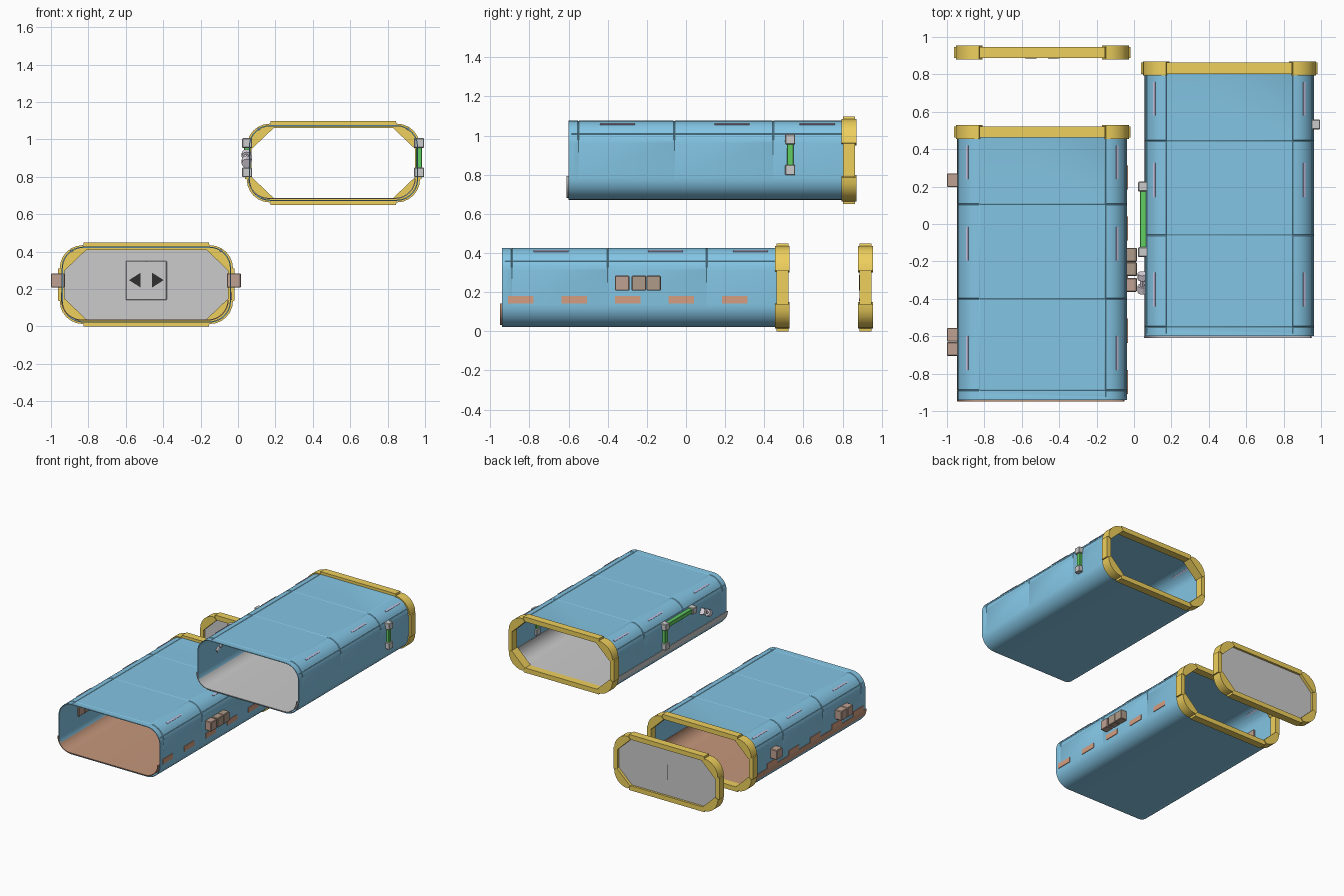
import bpy, bmesh, math
from mathutils import Vector

if "Cube" in bpy.data.objects:
    bpy.data.objects.remove(bpy.data.objects["Cube"])

def mat(name, *rgb):
    m = bpy.data.materials.new(name)
    m.diffuse_color = (*rgb, 1)
    m.use_nodes = True
    m.node_tree.nodes["Principled BSDF"].inputs["Base Color"].default_value = m.diffuse_color
    return m

BLUE = mat("blue_paint", 0.23, 0.56, 0.78)
YELLOW = mat("yellow_paint", 0.86, 0.63, 0.11)
RUST = mat("rust_floor", 0.56, 0.31, 0.2)
ORANGE = mat("orange_strip", 0.66, 0.34, 0.22)
CRATE = mat("crate_brown", 0.52, 0.36, 0.29)
CRATE2 = mat("crate_dark_brown", 0.43, 0.33, 0.25)
GREEN = mat("green_rail", 0.12, 0.62, 0.12)
LILAC = mat("lilac_light", 0.6, 0.57, 0.8)
PINK = mat("pale_pink", 0.78, 0.72, 0.8)
BLACK = mat("black_mark", 0.03, 0.03, 0.03)

A = Vector((-0.49, 0, 0.224))                # lower tube axis
B = A + Vector((1.0, 0.34, 0.65))            # upper tube axis
CX, CZ, R = 0.3375, 0.0875, 0.115            # corner arc centres and radius

def finish(name, bm, m=None, smooth=False, bevel=0):
    bmesh.ops.recalc_face_normals(bm, faces=bm.faces)
    me = bpy.data.meshes.new(name)
    bm.to_mesh(me)
    bm.free()
    ob = bpy.data.objects.new(name, me)
    bpy.context.collection.objects.link(ob)
    if m:
        me.materials.append(m)
    if bevel:
        b = ob.modifiers.new("bevel", "BEVEL")
        b.width, b.segments = bevel, 1
    if smooth:
        bpy.ops.object.select_all(action='DESELECT')
        ob.select_set(True)
        bpy.context.view_layer.objects.active = ob
        bpy.ops.object.shade_smooth_by_angle(angle=math.radians(30))
    return ob

def box(name, lo, hi, m=None, bevel=0):
    bm = bmesh.new()
    bmesh.ops.create_cube(bm, size=1)
    lo, hi = Vector(lo), Vector(hi)
    for v in bm.verts:
        v.co = (lo + hi) / 2 + v.co * (hi - lo)
    return finish(name, bm, m, bevel=bevel)

def prisms(name, parts, origin, m=None, smooth=False):
    """Extrude xz polygons along y; parts = [(points, y0, y1)]."""
    bm = bmesh.new()
    for pts, y0, y1 in parts:
        a, b = ([bm.verts.new(origin + Vector((x, y, z))) for x, z in pts] for y in (y0, y1))
        n = len(pts)
        bm.faces.new(a)
        bm.faces.new(b[::-1])
        for i in range(n):
            bm.faces.new((a[i], a[(i + 1) % n], b[(i + 1) % n], b[i]))
    return finish(name, bm, m, smooth)

def rod(name, p, q, r, m, sides=12):
    p, q = Vector(p), Vector(q)
    bm = bmesh.new()
    bmesh.ops.create_cone(bm, cap_ends=True, segments=sides, radius1=r, radius2=r, depth=(q - p).length)
    bm.transform((q - p).to_track_quat('Z', 'Y').to_matrix().to_4x4())
    bmesh.ops.translate(bm, verts=bm.verts, vec=(p + q) / 2)
    return finish(name, bm, m, smooth=True)

def arc(a0, a1, n, r, cx, cz):
    return [(cx + r * math.cos(math.radians(a0 + (a1 - a0) * i / n)),
             cz + r * math.sin(math.radians(a0 + (a1 - a0) * i / n))) for i in range(n + 1)]

# Cross-section as (centre x, centre z, angle, lengthwise seam flag)
ANGLES = [0, 8, 16, 23, 24, 25, 34, 45, 56, 67, 78, 89, 90]
SECTION = [(CX, CZ, a, a in (24, 90)) for a in ANGLES] + [(CX - 0.004, CZ, 90, False)]
SECTION += [(-x, z, 180 - a, s) for x, z, a, s in SECTION[::-1]]
SECTION += [(-CX, -CZ, a, False) for a in range(180, 271, 9)]
SECTION += [(CX, -CZ, a, False) for a in range(270, 361, 9)]

def shell(name, origin):
    rings = [(-0.94, 0, 0, 0), (-0.925, 0, 0, 0), (-0.92, 0, 0, 1)]
    for y in (-0.89, -0.40, 0.105):
        rings += [(y - 0.004, 0, 0, 1), (y, 0, 1, 1), (y + 0.004, 0, 0, 1)]
    rings += [(0.455, 0, 0, 1), (0.46, 0, 0, 0), (0.5, 0, 0, 0), (0.5, -0.006, 0, 0), (-0.94, -0.006, 0, 0)]
    bm = bmesh.new()
    loops = []
    for y, off, groove, seam in rings:
        loop = []
        for cx, cz, a, s in SECTION:
            r = R + off - 0.003 * bool((groove and cz > 0) or (seam and s))
            t = math.radians(a)
            loop.append(bm.verts.new(origin + Vector((cx + r * math.cos(t), y, cz + r * math.sin(t)))))
        loops.append(loop)
    n = len(SECTION)
    for k, a in enumerate(loops):
        b = loops[(k + 1) % len(loops)]
        for i in range(n):
            bm.faces.new((a[i], a[(i + 1) % n], b[(i + 1) % n], b[i]))
    return finish(name, bm, BLUE, smooth=True)

def collar(name, origin, y):
    parts = []
    for s in (1, -1):
        parts.append(([(-0.34, s * 0.186), (0.34, s * 0.186), (0.335, s * 0.224), (-0.335, s * 0.224)], y - 0.03, y + 0.03))
        parts.append(([(s * 0.437, -0.09), (s * 0.437, 0.09), (s * 0.472, 0.086), (s * 0.472, -0.086)], y - 0.03, y + 0.03))
        for t in (1, -1):
            pts = arc(0, 90, 6, 0.123, 0.34, 0.0875) + [(0.32, 0.1865), (0.437, 0.075)]
            parts.append(([(s * x, t * z) for x, z in pts], y - 0.0375, y + 0.0375))
    return prisms(name, parts, origin, YELLOW, smooth=True)

def floor(name, origin, m):
    def u(r):
        return arc(180, 270, 8, r, -CX, -CZ) + arc(270, 360, 8, r, CX, -CZ)
    pts = u(R - 0.004) + u(R - 0.010)[::-1]
    return prisms(name, [(pts, -0.95, 0.5)], origin + Vector((-0.008, 0, 0.006)), m, smooth=True)

# Both tubes: shell, floor liner, end collar and corner lights
for tag, o, m in (("lower", A, RUST), ("upper", B, None)):
    shell(tag + "_tube_shell", o)
    floor(tag + "_floor_liner", o, m)
    collar(tag + "_end_collar", o, 0.4925)
    for s in (1, -1):
        for i, y in enumerate((-0.69, -0.105, 0.33)):
            a = math.radians(57)
            d = Vector((s * math.cos(a), 0, math.sin(a)))
            ob = box(f"{tag}_corner_light", (-0.007, -0.09, -0.006), (0.007, 0.09, 0.006), LILAC)
            ob.location = o + Vector((s * CX, y, CZ)) + d * (R - 0.003)
            ob.rotation_euler.y = -a if s > 0 else a

# Detached door with its own collar
collar("door_collar", A, 0.917)
octagon = [(0.45, 0.085), (0.33, 0.2), (-0.33, 0.2), (-0.45, 0.085),
           (-0.45, -0.085), (-0.33, -0.2), (0.33, -0.2), (0.45, -0.085)]
prisms("door_panel", [(octagon, 0.905, 0.93)], A)
for s in (1, -1):
    lo, hi = sorted((s * 0.003, s * 0.323))
    box("door_leaf", A + Vector((lo, 0.898, -0.185)), A + Vector((hi, 0.91, 0.185)))
    prisms("door_arrow", [([(s * 0.03, 0.04), (s * 0.03, -0.04), (s * 0.093, 0)], 0.884, 0.889)],
           A + Vector((0, 0, 0.024)), BLACK)
    for t in (1, -1):
        c = A + Vector((s * 0.085, 0.889, 0.022 + t * 0.085))
        rod("door_plate_bolt", c, c - Vector((0, 0.004, 0)), 0.006, None, 8)
box("door_plate", A + Vector((-0.11, 0.888, -0.083)), A + Vector((0.11, 0.9, 0.127)), None, 0.004)
box("door_back_slit", A + Vector((-0.001, 0.92, -0.06)), A + Vector((0.001, 0.931, 0.065)), BLACK)

# Orange strips along both sides of the lower tube
for s in (1, -1):
    for i in range(5):
        y = -0.91 + 0.2735 * i
        lo, hi = sorted((s * 0.449, s * 0.457))
        box("side_strip", A + Vector((lo, y, -0.083)), A + Vector((hi, y + 0.13, -0.043)), ORANGE)

# Side crates poking through the lower tube walls
for y, m in ((-0.363, CRATE), (-0.278, CRATE2), (-0.202, CRATE2)):
    box("right_crate", (-0.06, y, 0.208), (0.015, y + 0.074, 0.284), m, 0.004)
for y in (-0.705, -0.629, 0.197):
    box("left_crate", (-1.0, y, 0.208), (-0.925, y + 0.074, 0.284), CRATE, 0.004)

# Handrails on the upper tube: corner blocks joined by green bars
def rail(name, points):
    for p in points:
        h = Vector((0.027, 0.026, 0.026))
        box(name + "_block", Vector(p) - h, Vector(p) + h, None, 0.004)
    for p, q in zip(points, points[1:]):
        h = Vector((0.017, 0.017, 0.017))
        lo = Vector([min(a, b) for a, b in zip(p, q)]) - h
        hi = Vector([max(a, b) for a, b in zip(p, q)]) + h
        box(name + "_bar", lo, hi, GREEN, 0.003)

rail("left_rail", [(0.049, -0.15, 0.981), (0.049, 0.2, 0.981), (0.049, 0.2, 0.824)])
rail("right_rail", [(0.968, 0.532, 0.981), (0.968, 0.532, 0.824)])

# Slanted grip on the left wall of the upper tube
p, q = Vector((0.045, -0.365, 0.872)), Vector((0.045, -0.265, 0.925))
rod("grip_bar", p, q, 0.014, PINK)
rod("grip_lower_end", p, p.lerp(q, 0.35), 0.026, PINK)
rod("grip_upper_end", p.lerp(q, 0.7), q, 0.026, PINK)
rod("grip_mount", p.lerp(q, 0.5), p.lerp(q, 0.5) + Vector((0.03, 0, 0)), 0.012, PINK)
